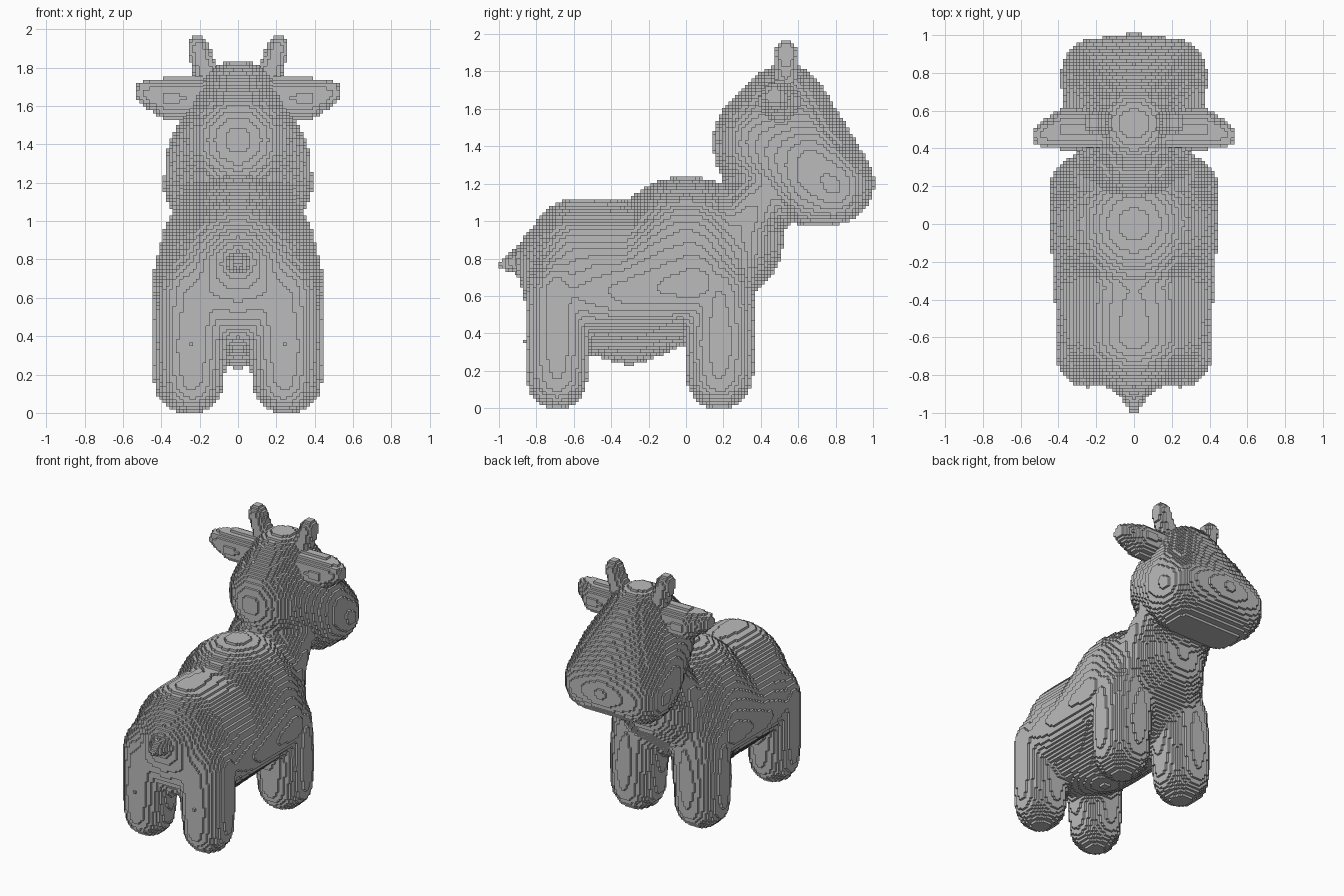
import bpy, bmesh, math
from mathutils import Matrix

cube = bpy.data.objects.get("Cube")
if cube:
    bpy.data.objects.remove(cube)

BLOCK = 0.0175   # edge of one block
SIDES = (("left", 1), ("right", -1))

grey = bpy.data.materials.new("plain grey")
grey.use_nodes = True
grey.diffuse_color = (0.5, 0.5, 0.5, 1)
grey.node_tree.nodes["Principled BSDF"].inputs["Base Color"].default_value = grey.diffuse_color


def wrap(target, *blobs, side=1):
    """Stretch one closed skin around several ellipsoids, each (centre, radii)."""
    skin = bmesh.new()
    for centre, radii in blobs:
        place = Matrix.Translation(centre) @ Matrix.Diagonal((*radii, 1))
        bmesh.ops.create_icosphere(skin, subdivisions=4, radius=1, matrix=place)
    bmesh.ops.delete(skin, geom=skin.edges[:] + skin.faces[:], context="EDGES_FACES")
    bmesh.ops.convex_hull(skin, input=skin.verts[:])
    loose = [vert for vert in skin.verts if not vert.link_faces]
    bmesh.ops.delete(skin, geom=loose, context="VERTS")
    bmesh.ops.scale(skin, vec=(side, 1, 1), verts=skin.verts[:])
    bmesh.ops.recalc_face_normals(skin, faces=skin.faces[:])
    part = bpy.data.meshes.new("skin")
    skin.to_mesh(part)
    skin.free()
    target.from_mesh(part)
    bpy.data.meshes.remove(part)


def both(centre, radii):
    """The same ellipsoid on the left and on the right."""
    x, y, z = centre
    return [((side * x, y, z), radii) for label, side in SIDES]


def blocky(name, parts, blend=0):
    """Make an object, melt overlapping skins together, then turn it into blocks."""
    spans = []
    for axis in range(3):
        values = [vert.co[axis] for vert in parts.verts]
        spans.append(max(values) - min(values))
    cells = max(spans) / BLOCK
    mesh = bpy.data.meshes.new(name)
    parts.to_mesh(mesh)
    parts.free()
    mesh.materials.append(grey)
    shape = bpy.data.objects.new(name, mesh)
    bpy.context.collection.objects.link(shape)
    if blend:
        melt = shape.modifiers.new("melt", "REMESH")
        melt.mode = "VOXEL"
        melt.voxel_size = 0.02
        soften = shape.modifiers.new("soften", "SMOOTH")
        soften.factor = 0.5
        soften.iterations = blend
    blocks = shape.modifiers.new("blocks", "REMESH")
    blocks.mode = "BLOCKS"
    blocks.octree_depth = math.ceil(math.log2(cells * 1.1))
    blocks.scale = cells / 2 ** blocks.octree_depth


body = bmesh.new()
belly = [((0, -0.3, 0.6), (0.3, 0.3, 0.37)), *both((0.15, -0.3, 0.62), (0.28, 0.3, 0.25))]
rump = ((0, -0.6, 0.72), (0.37, 0.28, 0.4))

# Rear half of the torso: rump, haunches, lower back and belly
wrap(body, rump, *belly,
     ((0, -0.35, 0.73), (0.37, 0.25, 0.38)),
     *both((0.15, -0.62, 0.62), (0.25, 0.24, 0.25)))

# Front half of the torso: shoulders, chest and belly
wrap(body, *belly,
     ((0, 0, 0.85), (0.4, 0.42, 0.39)),
     ((0, 0.3, 0.88), (0.3, 0.22, 0.25)),
     *both((0.17, 0.05, 0.67), (0.28, 0.27, 0.26)))

# Rump drawn out towards the tail
wrap(body, rump, ((0, -0.88, 0.79), (0.1, 0.04, 0.09)))

# Neck
wrap(body,
     ((0, 0.28, 0.95), (0.32, 0.22, 0.2)),
     ((0, 0.45, 1.2), (0.28, 0.2, 0.15)))

# Head: brow, back of the skull, cheeks and broad muzzle
wrap(body,
     ((0, 0.53, 1.58), (0.24, 0.24, 0.26)),
     ((0, 0.42, 1.42), (0.3, 0.28, 0.3)),
     *both((0.2, 0.66, 1.27), (0.18, 0.2, 0.3)),
     *both((0.22, 0.79, 1.19), (0.17, 0.19, 0.21)),
     ((0, 0.83, 1.2), (0.2, 0.18, 0.2)))

# Legs: a round foot stretched up to the hip
for label, side in SIDES:
    for x, y, radius in ((0.26, 0.18, 0.18), (0.24, -0.69, 0.165)):
        wrap(body,
             ((x, y, 0.17), (radius, radius, 0.18)),
             ((x, y, 0.35), (radius + 0.01, radius + 0.01, 0.18)),
             ((x - 0.02, y, 0.6), (0.2, radius, 0.25)),
             side=side)

blocky("body", body, blend=8)

# Tail stub
tail = bmesh.new()
wrap(tail,
     ((0, -0.87, 0.79), (0.09, 0.06, 0.08)),
     ((0, -0.97, 0.77), (0.03, 0.03, 0.03)))
blocky("tail", tail)

for label, side in SIDES:
    # Leaf-shaped ear
    ear = bmesh.new()
    wrap(ear,
         ((0.18, 0.5, 1.64), (0.06, 0.1, 0.11)),
         ((0.36, 0.5, 1.64), (0.1, 0.11, 0.11)),
         ((0.49, 0.47, 1.67), (0.05, 0.06, 0.06)),
         side=side)
    blocky(label + "_ear", ear)

    # Short horn leaning outwards
    horn = bmesh.new()
    wrap(horn,
         ((0.16, 0.535, 1.76), (0.07, 0.06, 0.06)),
         ((0.21, 0.535, 1.9), (0.055, 0.06, 0.07)),
         side=side)
    blocky(label + "_horn", horn)
